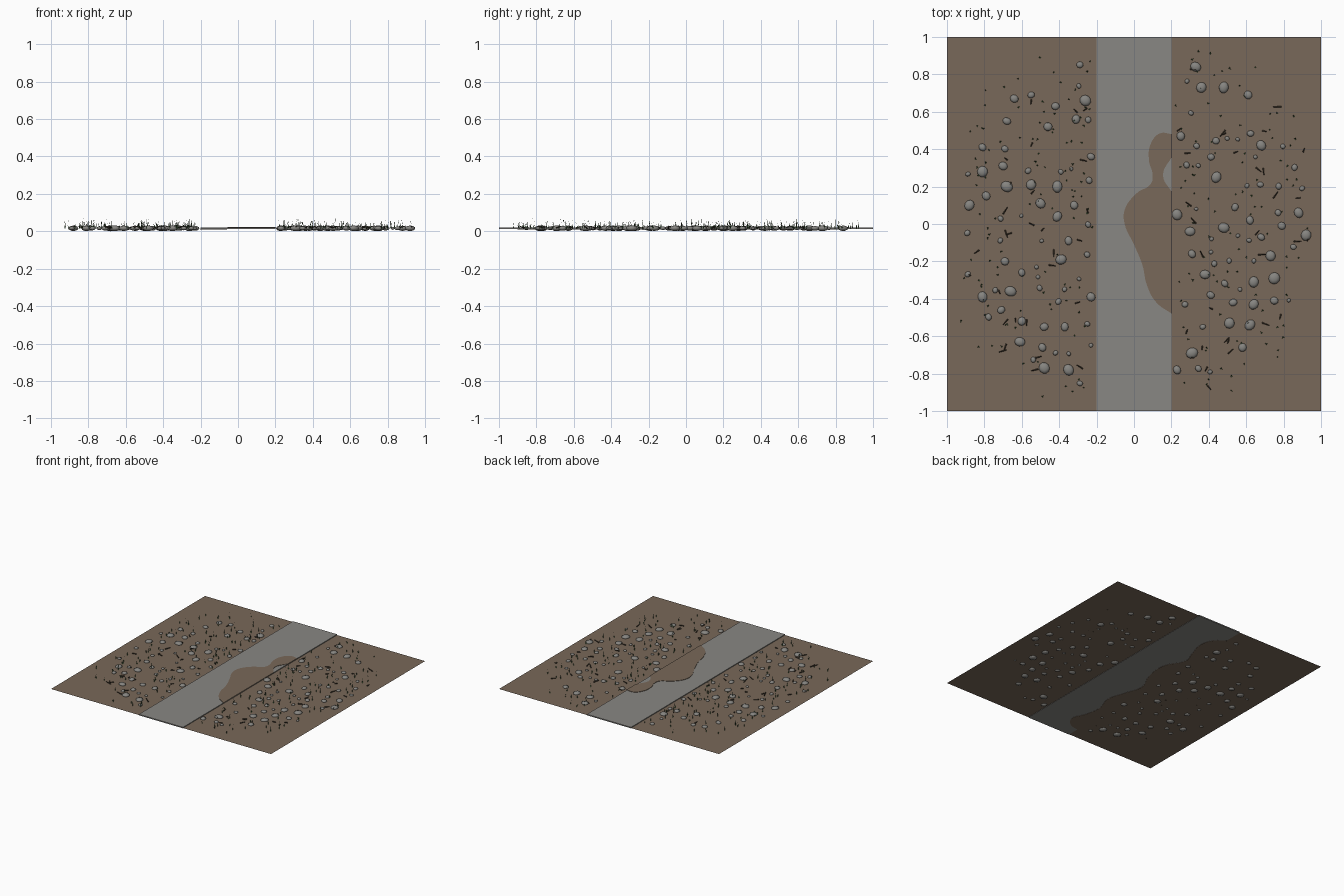
import bpy, bmesh, math, random
from mathutils import Matrix, Vector

cube = bpy.data.objects.get("Cube")
if cube:
    bpy.data.objects.remove(cube, do_unlink=True)

random.seed(7)
GROUND = 0.014


def material(name, r, g, b):
    m = bpy.data.materials.new(name)
    m.use_nodes = True
    m.diffuse_color = (r, g, b, 1)
    m.node_tree.nodes["Principled BSDF"].inputs["Base Color"].default_value = (r, g, b, 1)
    return m


earth = material("brown earth", 0.19, 0.14, 0.10)
paving = material("grey paving", 0.25, 0.245, 0.23)
rock = material("grey stone", 0.24, 0.235, 0.22)
leaf = material("green leaf", 0.07, 0.20, 0.06)
stem = material("dark green stem", 0.05, 0.075, 0.04)
wood = material("dark wood", 0.06, 0.045, 0.03)


def finish(bm, name, *mats):
    mesh = bpy.data.meshes.new(name)
    bm.to_mesh(mesh)
    bm.free()
    for m in mats:
        mesh.materials.append(m)
    obj = bpy.data.objects.new(name, mesh)
    bpy.context.collection.objects.link(obj)
    return obj


# Ground sheet
bm = bmesh.new()
bmesh.ops.create_grid(bm, x_segments=1, y_segments=1, size=1,
                      matrix=Matrix.Translation((0, 0, GROUND)))
finish(bm, "ground", earth)

# Paved road slab
bm = bmesh.new()
bmesh.ops.create_cube(bm, size=1, matrix=Matrix.Translation((0, 0, 0.016))
                      @ Matrix.Diagonal((0.4, 2, 0.009, 1)))
finish(bm, "road", paving)


# Earth spilling over and under the road, as smooth filled outlines
def spill(name, z, half, outline):
    curve = bpy.data.curves.new(name, "CURVE")
    curve.dimensions = "2D"
    curve.fill_mode = "BOTH"
    curve.extrude = half
    curve.resolution_u = 6
    spline = curve.splines.new("BEZIER")
    spline.bezier_points.add(len(outline) - 1)
    spline.use_cyclic_u = True
    for p, (x, y) in zip(spline.bezier_points, outline):
        p.co = (x, y, 0)
        kind = "VECTOR" if abs(x) > 0.19 else "AUTO"
        p.handle_left_type = p.handle_right_type = kind
    curve.materials.append(earth)
    obj = bpy.data.objects.new(name, curve)
    obj.location.z = z
    bpy.context.collection.objects.link(obj)


spill("earth_spill_top", 0.0215, 0.002, [
    (.203, .48), (.14, .485), (.09, .43), (.08, .34), (.1, .26), (.09, .215),
    (.015, .165), (-.05, .075), (-.05, 0), (0, -.11), (.045, -.22), (.07, -.33),
    (.12, -.42), (.203, -.48), (.203, .17), (.155, .26), (.203, .36)])
spill("earth_spill_below", 0.011, 0.001, [
    (-.203, .85), (-.12, .78), (-.09, .67), (-.13, .52), (-.16, .42), (-.08, .25),
    (-.1, .05), (-.16, -.1), (-.12, -.25), (-.08, -.4), (-.12, -.55), (-.1, -.68),
    (-.06, -.8), (-.12, -.88), (-.203, -.9)])

# Stones: placed in size groups (hundredths), then small ones scattered between
large = [(33, 84), (36, 73), (48, 73), (68, 42), (44, 25), (23, 5), (30, -4), (48, -2),
         (88, 6), (92, -6), (73, -17), (38, -27), (64, -31), (75, -29), (64, -43),
         (51, -53), (62, -54), (31, -69), (-26, 66), (-81, 28), (-68, 20), (-55, 21),
         (-41, 20), (-88, 10), (-50, 11), (-41, 4), (-81, -39), (-66, -36), (-61, -63),
         (-48, -77), (-35, -78), (-39, -19)]
medium = [(61, 69), (54, 9), (68, -7), (79, -1), (62, 2), (53, -42), (41, -38), (58, -66),
          (31, -16), (75, -41), (25, 47), (23, -78), (-42, 63), (-64, 67), (-68, 55),
          (-31, 56), (-46, 52), (-81, 41), (-70, 31), (-23, 36), (-32, 10), (-79, 15),
          (-71, -46), (-49, -66), (-60, -26), (-60, -52), (-37, -55), (-48, -55),
          (-23, -39), (-69, -20), (-35, -9)]
stones = [(x / 100, y / 100, random.uniform(0.028, 0.033)) for x, y in large]
stones += [(x / 100, y / 100, random.uniform(0.021, 0.025)) for x, y in medium]


def field_point(radius, margin):
    while True:
        x = random.choice((-1, 1)) * random.uniform(0.2 + margin, 0.93)
        y = random.uniform(-0.93, 0.93)
        if math.hypot(x, y) < radius:
            return x, y


def is_free(x, y, gap):
    return all(math.hypot(x - a, y - b) > r + gap for a, b, r in stones)


target = len(stones) + 66
while len(stones) < target:
    x, y = field_point(0.93, 0.03)
    if is_free(x, y, 0.04):
        stones.append((x, y, random.uniform(0.011, 0.02)))

bm = bmesh.new()
for x, y, r in stones:
    spin = Matrix.Rotation(random.uniform(0, math.tau), 4, "Z")
    shape = Matrix.Diagonal((r, r * random.uniform(0.82, 0.95), 0.004 + r * 0.36, 1))
    bmesh.ops.create_icosphere(bm, subdivisions=2, radius=1,
                               matrix=Matrix.Translation((x, y, 0.016)) @ spin @ shape)
for f in bm.faces:
    f.smooth = True
finish(bm, "stones", rock)


# Grass tufts: thin upright stems over short broad leaves
def blade(bm, base, angle, width, reach, height, index):
    out = Vector((math.cos(angle), math.sin(angle), 0))
    side = Vector((-out.y, out.x, 0)) * width
    mid = base + out * reach * 0.4 + Vector((0, 0, height * 0.6))
    tip = base + out * reach + Vector((0, 0, height))
    a, b, c, d, e = [bm.verts.new(p) for p in
                     (base - side, base + side, mid + side * 0.8, mid - side * 0.8, tip)]
    for f in (bm.faces.new((a, b, c, d)), bm.faces.new((d, c, e))):
        f.material_index = index


bm = bmesh.new()
for i in range(210):
    x, y = field_point(1.08, 0.02)
    base = Vector((x, y, GROUND))
    turn = random.uniform(0, math.tau)
    for k in range(3):
        blade(bm, base, turn + k * 2.1, 0.0022, random.uniform(0.004, 0.009),
              random.uniform(0.010, 0.022), 0)
    for k in range(2):
        blade(bm, base, turn + 1 + k * 2.6, 0.0009, random.uniform(0.002, 0.008),
              random.uniform(0.025, 0.055), 1)
finish(bm, "grass_tufts", leaf, stem)

# Fallen twigs
bm = bmesh.new()
for i in range(60):
    x, y = field_point(1.0, 0.04)
    length = random.uniform(0.02, 0.045)
    turn = Matrix.Rotation(random.uniform(0, math.tau), 4, "Z")
    tilt = Matrix.Rotation(math.radians(random.uniform(65, 85)), 4, "X")
    bmesh.ops.create_cone(bm, cap_ends=True, segments=5, radius1=0.0045, radius2=0.002,
                          depth=length,
                          matrix=Matrix.Translation((x, y, GROUND + 0.008)) @ turn @ tilt)
finish(bm, "twigs", wood)
